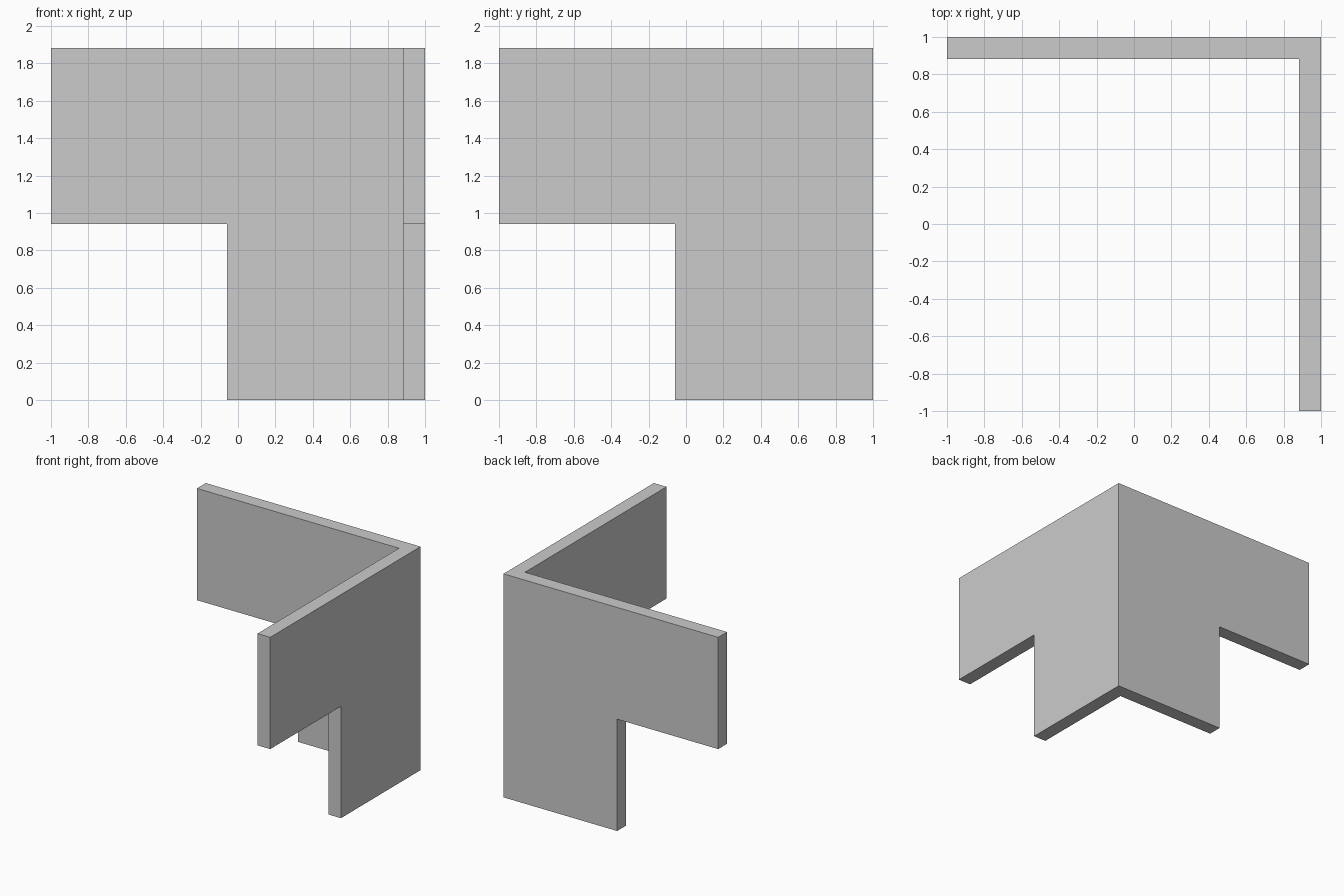
import bpy, bmesh

if "Cube" in bpy.data.objects:
    bpy.data.objects.remove(bpy.data.objects["Cube"])

T = 2 / 17          # wall thickness, the unit everything is a multiple of
TOP = 16 * T        # full height
STEP = 8 * T        # underside of the overhanging arm
LEG = -1 + 8 * T    # free edge of the lower leg

# Outline of one wall: (position along the wall, height), corner edge first
profile = [(1, 0), (1, TOP), (-1, TOP), (-1, STEP), (LEG, STEP), (LEG, 0)]

# Outer skin: right wall and back wall, sharing the corner edge
bm = bmesh.new()
right = [bm.verts.new((1, p, z)) for p, z in profile]
back = right[:2] + [bm.verts.new((p, 1, z)) for p, z in profile[2:]]
bm.faces.new(right)
bm.faces.new(back[::-1])
mesh = bpy.data.meshes.new("corner_wall")
bm.to_mesh(mesh)
bm.free()

wall = bpy.data.objects.new("corner_wall", mesh)
bpy.context.collection.objects.link(wall)

# Thicken inward with a clean mitre at the corner
solid = wall.modifiers.new("thickness", 'SOLIDIFY')
solid.thickness = T
solid.offset = -1
solid.use_even_offset = True
